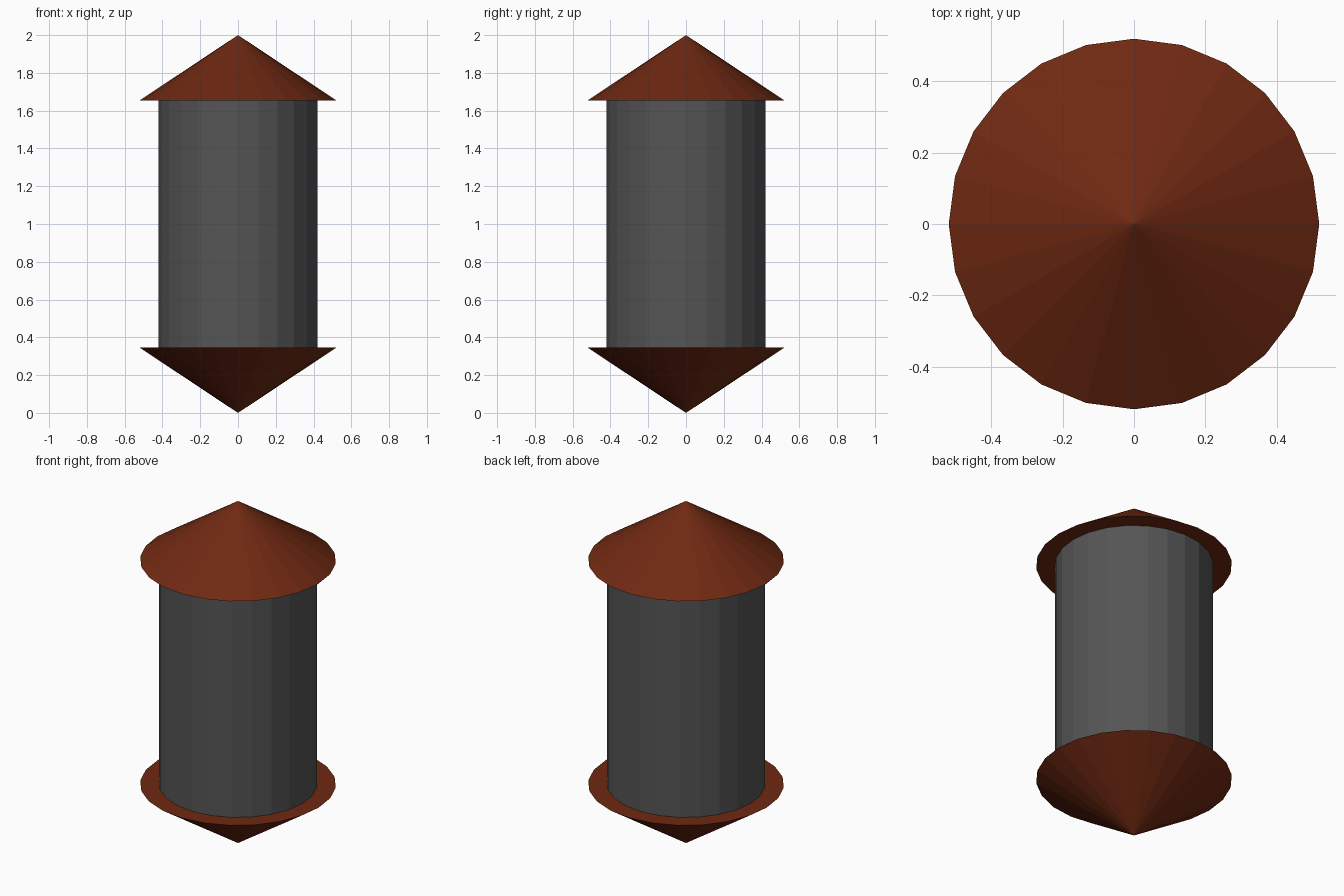
import bpy
import math

if "Cube" in bpy.data.objects:
    bpy.data.objects.remove(bpy.data.objects["Cube"])

SIDES = 24


def material(name, rgb):
    m = bpy.data.materials.new(name)
    m.diffuse_color = (*rgb, 1.0)
    m.use_nodes = True
    m.node_tree.nodes["Principled BSDF"].inputs["Base Color"].default_value = m.diffuse_color
    return m


grey = material("dark grey", (0.09, 0.09, 0.09))
brown = material("rust brown", (0.16, 0.022, 0.006))


def frustum(name, r_low, r_high, z_low, z_high, mat):
    bpy.ops.mesh.primitive_cone_add(
        vertices=SIDES, radius1=r_low, radius2=r_high,
        depth=z_high - z_low, location=(0, 0, (z_low + z_high) / 2))
    ob = bpy.context.object
    ob.name = name
    ob.data.materials.append(mat)
    return ob


# Cylindrical middle
frustum("body", 0.42, 0.42, 0.345, 1.655, grey)
# Overhanging pointed caps
frustum("top_cap", 0.52, 0.0, 1.655, 2.0, brown)
frustum("bottom_cap", 0.0, 0.52, 0.0, 0.345, brown)
